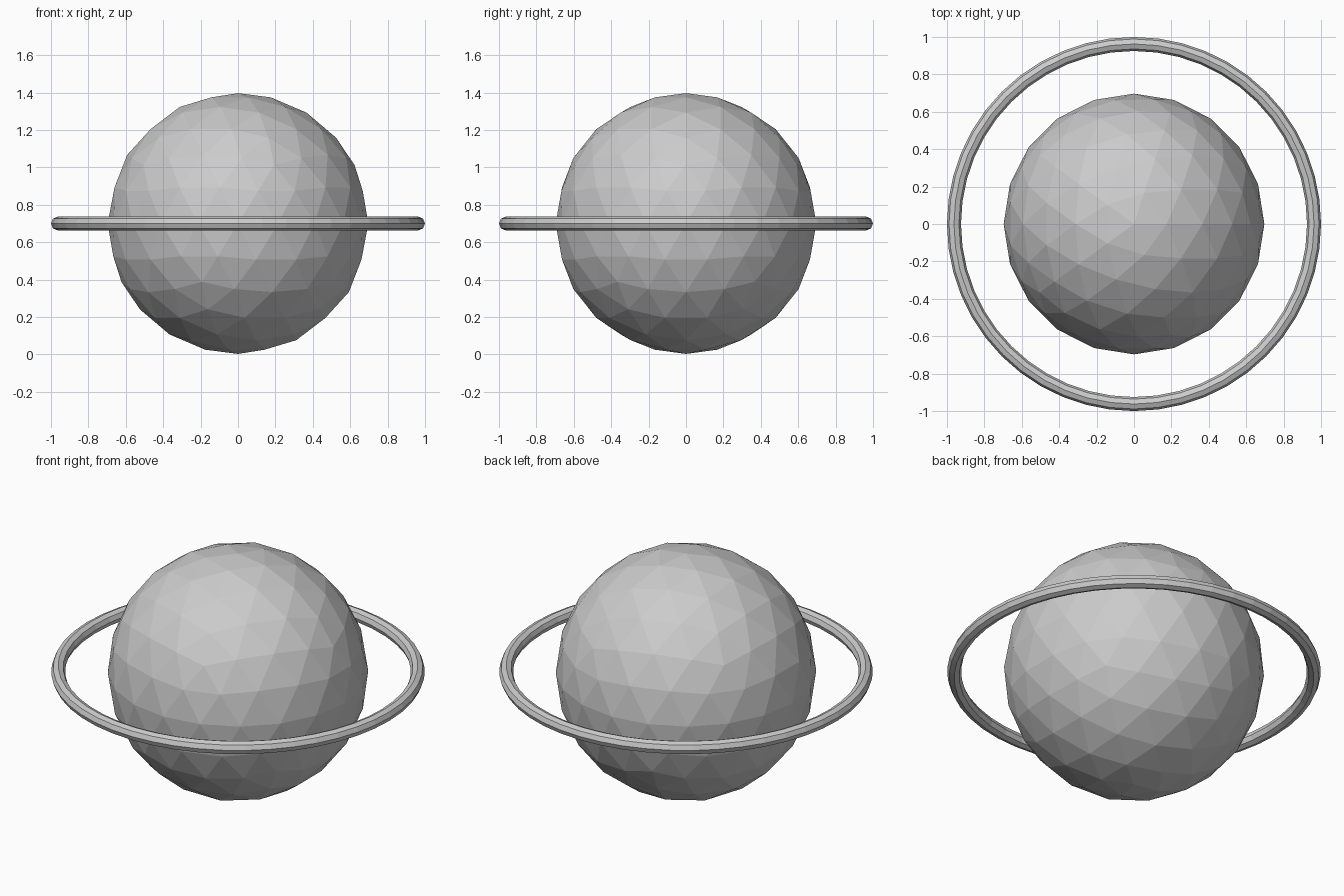
import bpy

if "Cube" in bpy.data.objects:
    bpy.data.objects.remove(bpy.data.objects["Cube"])

CENTER = (0, 0, 0.7)

# Faceted globe
bpy.ops.mesh.primitive_ico_sphere_add(subdivisions=3, radius=0.697, location=CENTER)
globe = bpy.context.object
globe.name = "globe"
bpy.ops.object.shade_flat()

# Thin faceted ring around the equator
bpy.ops.mesh.primitive_torus_add(major_radius=0.9625, minor_radius=0.0375,
                                 major_segments=48, minor_segments=8,
                                 location=CENTER)
ring = bpy.context.object
ring.name = "ring"
bpy.ops.object.shade_flat()
